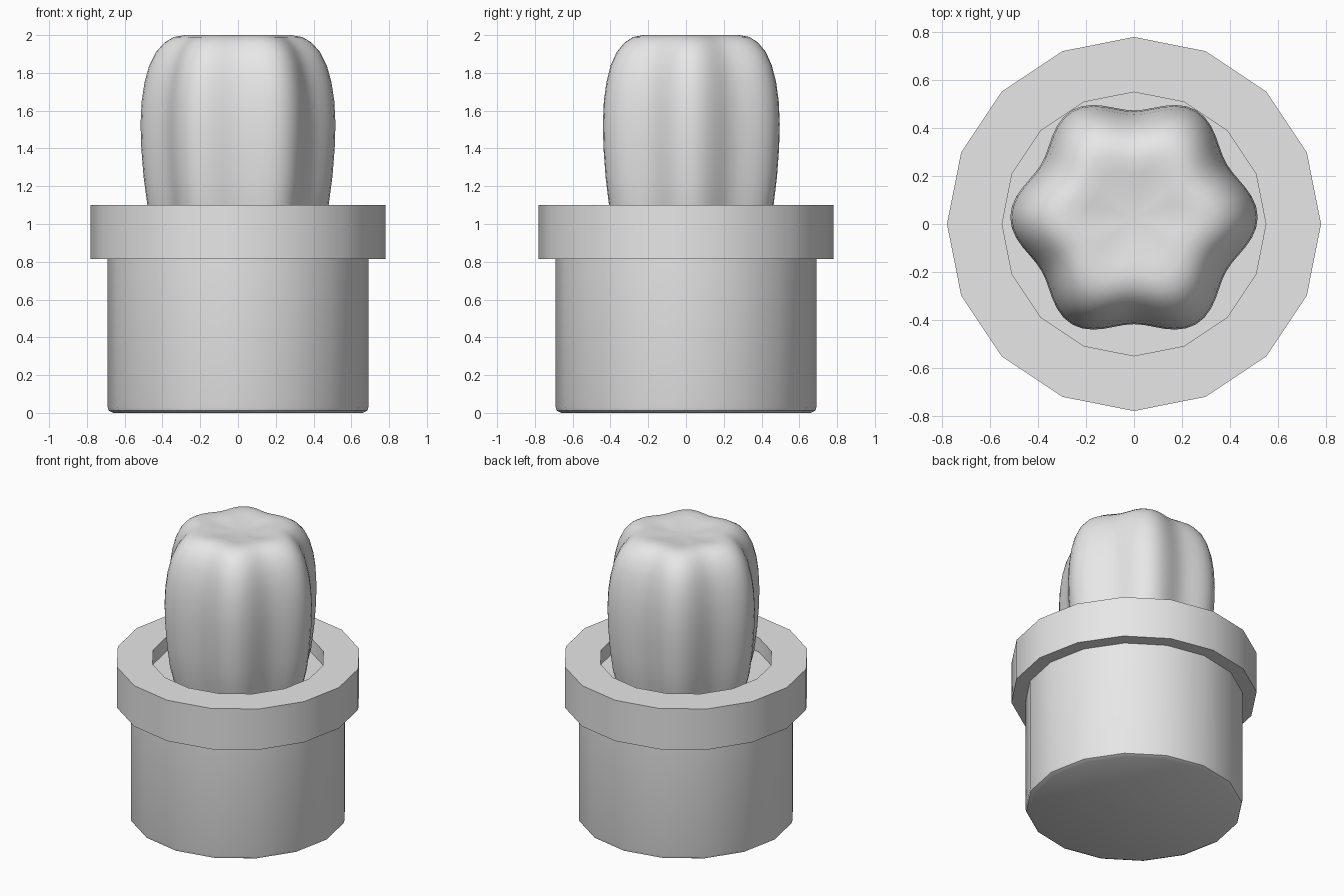
import bpy, bmesh, math

cube = bpy.data.objects.get("Cube")
if cube:
    bpy.data.objects.remove(cube, do_unlink=True)

grey = bpy.data.materials.new("light grey")
grey.use_nodes = True
colour = (0.8, 0.8, 0.8, 1)
grey.diffuse_color = colour
grey.node_tree.nodes["Principled BSDF"].inputs["Base Color"].default_value = colour


def lathe(name, profile, sides, radius=lambda r, a: r, y=0, closed=False, angle=30):
    """Revolve (radius, height) points; zero radius makes a pole, open ends get capped."""
    bm = bmesh.new()
    rings = []
    for r, z in profile:
        if r == 0:
            rings.append([bm.verts.new((0, y, z))] * sides)
            continue
        ring = []
        for i in range(sides):
            a = math.tau * i / sides
            d = radius(r, a)
            ring.append(bm.verts.new((d * math.cos(a), y + d * math.sin(a), z)))
        rings.append(ring)
    pairs = list(zip(rings, rings[1:]))
    if closed:
        pairs.append((rings[-1], rings[0]))
    for low, high in pairs:
        for i in range(sides):
            j = (i + 1) % sides
            corners = dict.fromkeys((low[i], low[j], high[j], high[i]))
            bm.faces.new(list(corners))
    if not closed:
        for ring in (rings[0], rings[-1]):
            if len(set(ring)) > 1:
                bm.faces.new(ring)
    bmesh.ops.recalc_face_normals(bm, faces=bm.faces)
    mesh = bpy.data.meshes.new(name)
    bm.to_mesh(mesh)
    bm.free()
    mesh.materials.append(grey)
    obj = bpy.data.objects.new(name, mesh)
    bpy.context.collection.objects.link(obj)
    bpy.ops.object.select_all(action="DESELECT")
    obj.select_set(True)
    bpy.context.view_layer.objects.active = obj
    bpy.ops.object.shade_smooth_by_angle(angle=math.radians(angle))
    return obj


# Pot body with a small bevel at the foot
lathe("pot_body", [(0.66, 0), (0.685, 0.012), (0.69, 0.03), (0.69, 0.83)], 16)

# Thick rim
lathe("pot_rim", [(0.55, 0.815), (0.78, 0.815), (0.78, 1.1), (0.55, 1.1)], 16, closed=True)

# Soil disc inside the rim
lathe("soil", [(0.56, 0.9), (0.56, 1.0)], 16)

# Six-ribbed cactus with a gently dished crown
ribs = lambda r, a: r * (0.932 + 0.068 * math.cos(6 * a))
outline = [(0.44, 0.95), (0.48, 1.1), (0.5, 1.25), (0.512, 1.4), (0.516, 1.53),
           (0.51, 1.65), (0.495, 1.75), (0.47, 1.84), (0.435, 1.91), (0.39, 1.96),
           (0.34, 1.99), (0.28, 2.0), (0.21, 1.993), (0.13, 1.982), (0, 1.975)]
lathe("cactus", outline, 72, radius=ribs, y=0.028, angle=60)
